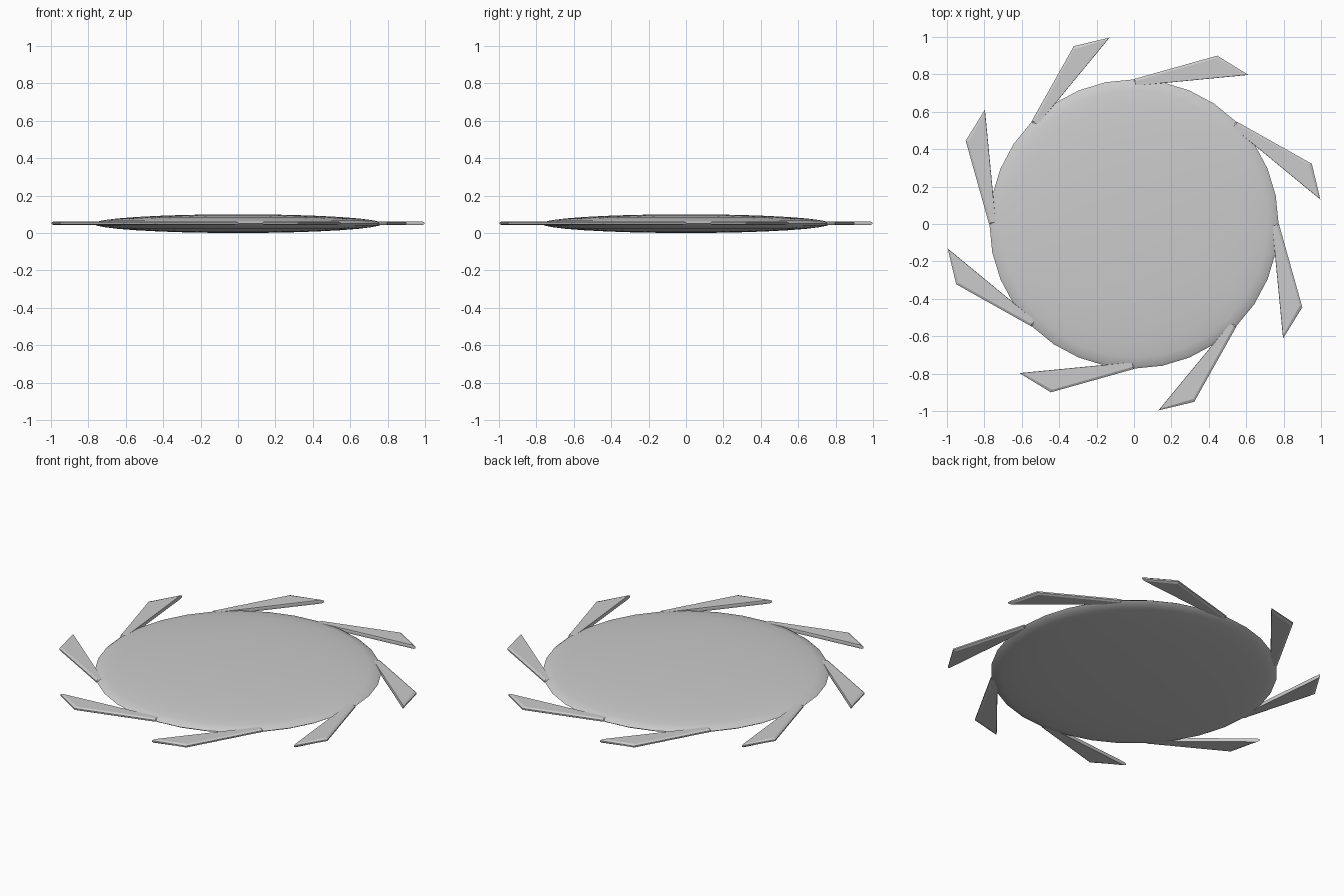
import bpy, bmesh
from math import radians
from mathutils import Matrix

if "Cube" in bpy.data.objects:
    bpy.data.objects.remove(bpy.data.objects["Cube"])

MID = 0.052          # height of the blade plane
HALF = 0.0105        # half blade thickness

# lens-shaped body
bpy.ops.mesh.primitive_uv_sphere_add(segments=32, ring_count=16, radius=1, location=(0, 0, 0.05))
body = bpy.context.object
body.name = "disc_body"
body.scale = (0.773, 0.773, 0.05)
bpy.ops.object.transform_apply(location=True, scale=True)
bpy.ops.object.shade_smooth_by_angle(angle=radians(30))

# blade outline (widest at mid height) and slightly inset outer faces
OUTLINE = [(0.0, 0.775), (0.445, 0.9), (0.612, 0.797), (0.0, 0.738)]
FACE = [(0.01, 0.765), (0.437, 0.886), (0.598, 0.797), (0.01, 0.740)]


def add_blade(index):
    bm = bmesh.new()
    rings = []
    for pts, z in ((FACE, MID - HALF), (OUTLINE, MID - 0.004),
                   (OUTLINE, MID + 0.004), (FACE, MID + HALF)):
        rings.append([bm.verts.new((x, y, z)) for x, y in pts])
    bm.faces.new(rings[0])
    bm.faces.new(rings[-1])
    for a, b in zip(rings, rings[1:]):
        for i in range(4):
            j = (i + 1) % 4
            bm.faces.new((a[i], a[j], b[j], b[i]))
    bmesh.ops.transform(bm, matrix=Matrix.Rotation(radians(45 * index), 4, 'Z'), verts=bm.verts)
    bmesh.ops.recalc_face_normals(bm, faces=bm.faces)
    mesh = bpy.data.meshes.new(f"blade_{index + 1}")
    bm.to_mesh(mesh)
    bm.free()
    bpy.context.collection.objects.link(bpy.data.objects.new(mesh.name, mesh))


# eight blades around the rim
for k in range(8):
    add_blade(k)
